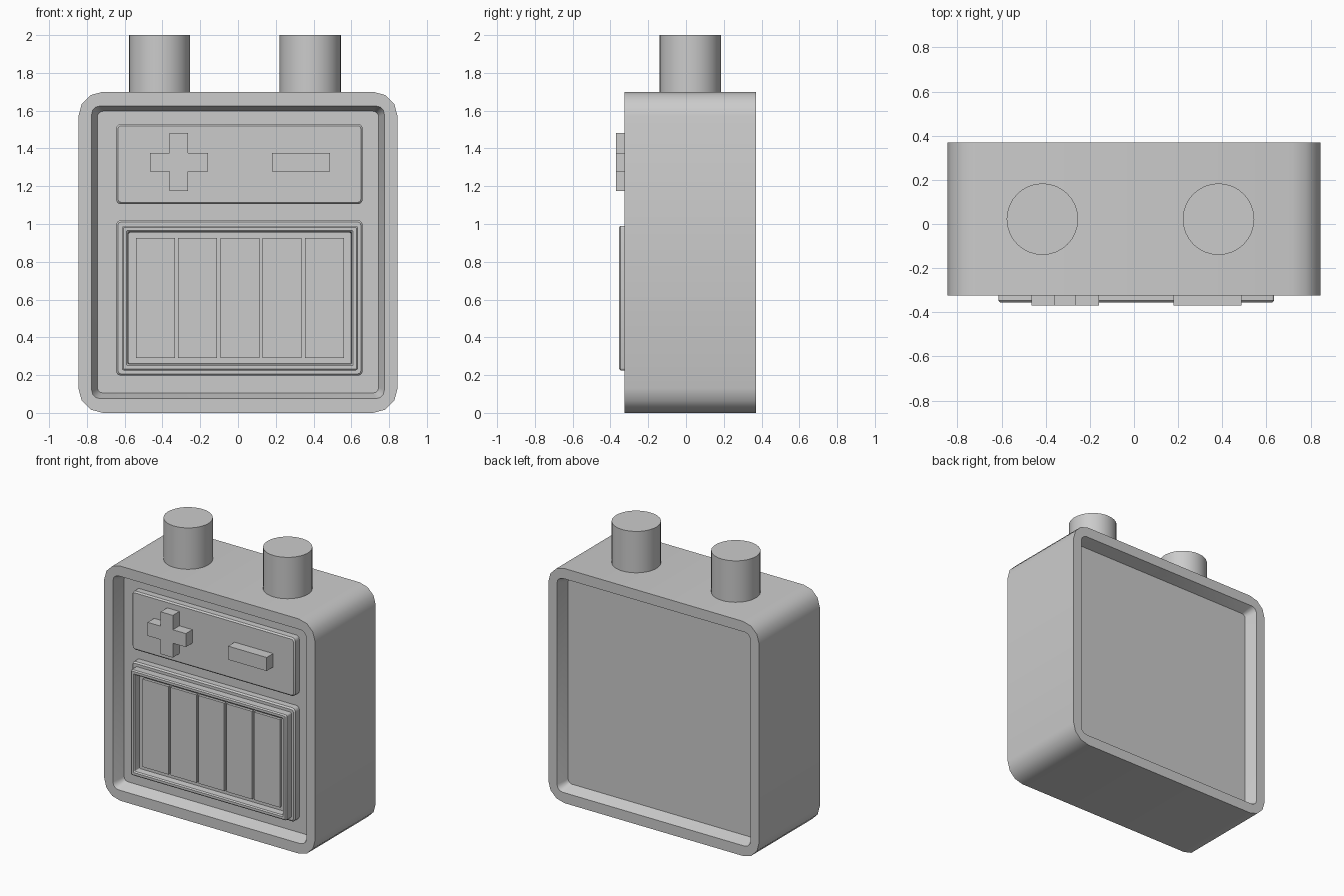
import bpy, bmesh, math

if "Cube" in bpy.data.objects:
    bpy.data.objects.remove(bpy.data.objects["Cube"])


def finish(bm, name):
    bmesh.ops.recalc_face_normals(bm, faces=bm.faces)
    mesh = bpy.data.meshes.new(name)
    bm.to_mesh(mesh)
    bm.free()
    obj = bpy.data.objects.new(name, mesh)
    bpy.context.collection.objects.link(obj)
    bpy.ops.object.select_all(action='DESELECT')
    obj.select_set(True)
    bpy.context.view_layer.objects.active = obj
    bpy.ops.object.shade_smooth_by_angle(angle=math.radians(35))
    return obj


def rounded_rect(x0, x1, z0, z1, r, segs=3):
    """Outline in the xz plane with rounded corners."""
    corners = [(x1 - r, z1 - r), (x0 + r, z1 - r), (x0 + r, z0 + r), (x1 - r, z0 + r)]
    pts = []
    for i, (cx, cz) in enumerate(corners):
        for k in range(segs + 1):
            a = math.pi / 2 * (i + k / segs)
            pts.append((cx + r * math.cos(a), cz + r * math.sin(a)))
    return pts


def loft(name, sections):
    """Join outlines (points, y) in order and cap both ends."""
    bm = bmesh.new()
    rings = [[bm.verts.new((x, y, z)) for x, z in pts] for pts, y in sections]
    n = len(rings[0])
    for a, b in zip(rings, rings[1:]):
        for i in range(n):
            j = (i + 1) % n
            bm.faces.new((a[i], a[j], b[j], b[i]))
    bm.faces.new(rings[0])
    bm.faces.new(rings[-1])
    return finish(bm, name)


def stepped(name, rect, r, steps):
    """Loft of one rounded rectangle, steps are (inset, y)."""
    x0, x1, z0, z1 = rect
    return loft(name, [(rounded_rect(x0 + d, x1 - d, z0 + d, z1 - d, max(r - d, 0.006)), y)
                       for d, y in steps])


def box_outline(x0, x1, z0, z1):
    return [(x0, z0), (x1, z0), (x1, z1), (x0, z1)]


FLOOR, PANEL = -0.24, -0.295

# Case with a sloped recess in front and back
outer = rounded_rect(-0.845, 0.845, 0, 1.70, 0.13)
opening = rounded_rect(-0.775, 0.775, 0.075, 1.625, 0.045)
inner = rounded_rect(-0.745, 0.745, 0.105, 1.597, 0.03)
loft("case", [(inner, FLOOR), (opening, -0.325), (outer, -0.325),
              (outer, 0.37), (opening, 0.37), (inner, 0.285)])

# Raised panels with bevelled edges
panel_steps = [(0, FLOOR + 0.01), (0, PANEL + 0.01), (0.01, PANEL)]
stepped("sign_panel", (-0.645, 0.66, 1.105, 1.53), 0.025, panel_steps)
stepped("gauge_panel", (-0.645, 0.66, 0.197, 1.02), 0.025, panel_steps)

# Gauge frame with recessed floor
stepped("gauge_frame", (-0.615, 0.635, 0.225, 0.99), 0.012,
        [(0, PANEL + 0.01), (0, -0.347), (0.008, -0.355), (0.025, -0.355),
         (0.033, -0.347), (0.036, PANEL - 0.005)])

# Five charge bars
for i in range(5):
    x = -0.54 + i * 0.2235
    bar = box_outline(x, x + 0.206, 0.29, 0.927)
    loft(f"charge_bar_{i + 1}", [(bar, PANEL + 0.01), (bar, -0.32)])

# Plus and minus signs
cx, cz, a, b = -0.3125, 1.328, 0.153, 0.049
plus = [(cx + u, cz + v) for u, v in
        [(a, -b), (a, b), (b, b), (b, a), (-b, a), (-b, b),
         (-a, b), (-a, -b), (-b, -b), (-b, -a), (b, -a), (b, -b)]]
minus = box_outline(0.18, 0.488, 1.279, 1.377)
for name, pts in (("plus_sign", plus), ("minus_sign", minus)):
    loft(name, [(pts, PANEL + 0.01), (pts, -0.37)])

# Terminals
for name, x in (("left_terminal", -0.415), ("right_terminal", 0.383)):
    bm = bmesh.new()
    bmesh.ops.create_cone(bm, cap_ends=True, segments=32, radius1=0.162, radius2=0.162, depth=0.35)
    bmesh.ops.translate(bm, verts=bm.verts, vec=(x, 0.022, 1.825))
    finish(bm, name)
